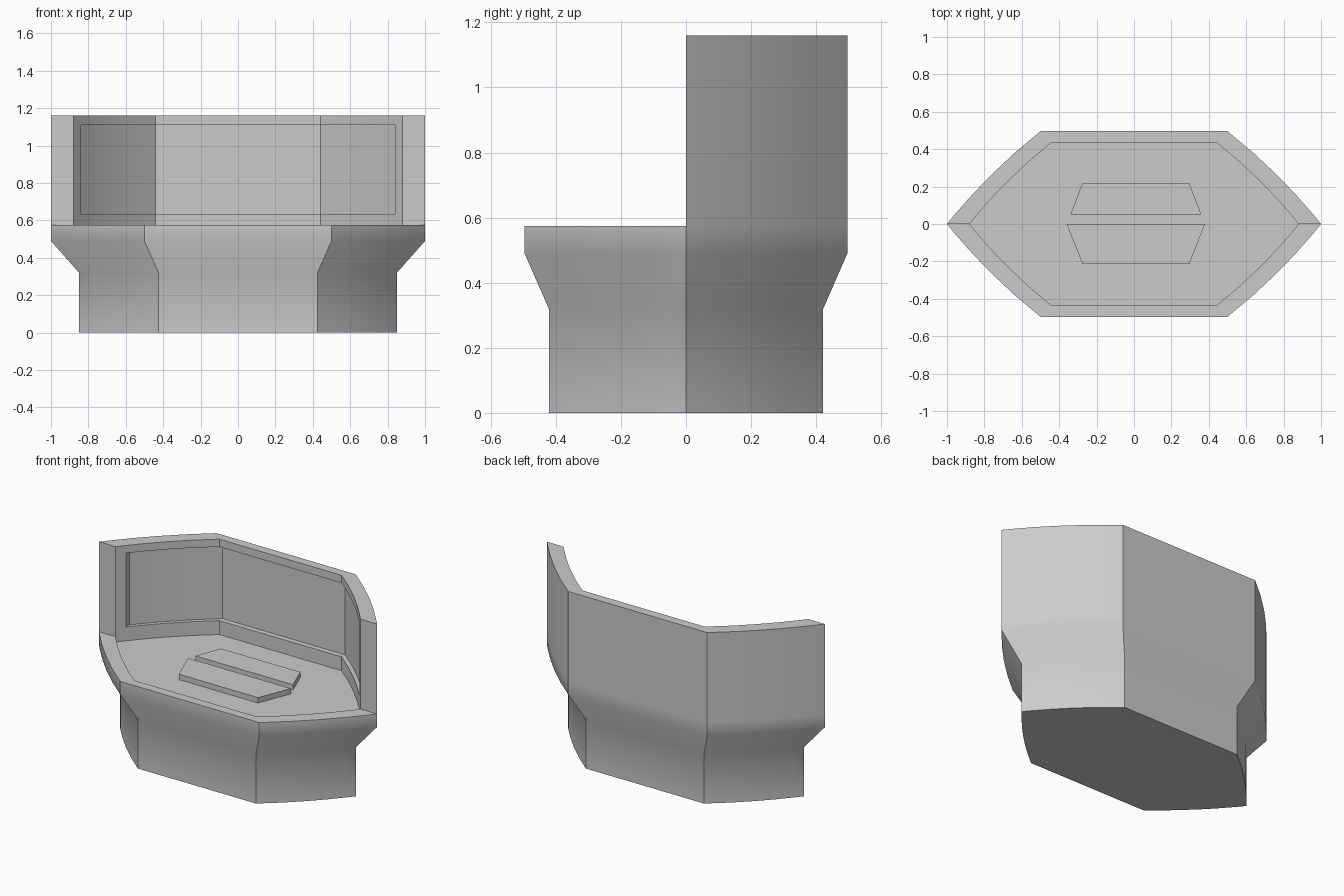
import bpy, bmesh, math
from mathutils import Vector

if "Cube" in bpy.data.objects:
    bpy.data.objects.remove(bpy.data.objects["Cube"])

FLOOR, RIM, TOP = 0.54, 0.575, 1.16
INNER = 0.88


def half(s, z, side=1, dy=0.0):
    """Half outline from +x tip to -x tip; corners joined by slightly bowed sides."""
    right = []
    for t in (0, 0.1, 0.3, 0.5, 0.75, 1):
        bow = 0.0566 * t * (1 - t)
        right.append((1 - 0.5 * t + bow, 0.496 * t + bow))
    pts = right + [(-x, y) for x, y in reversed(right)]
    return [Vector((x * s, side * y * s + dy, z)) for x, y in pts]


def ring(s, z):
    back, front = half(s, z), half(s, z, -1)
    return back + front[-2:0:-1]


def strip(bm, a, b, closed=False):
    n = len(a)
    for i in range(n if closed else n - 1):
        j = (i + 1) % n
        bm.faces.new([bm.verts.new(p) for p in (a[i], a[j], b[j], b[i])])


def finish(bm, name):
    bmesh.ops.remove_doubles(bm, verts=bm.verts[:], dist=0.0005)
    bmesh.ops.recalc_face_normals(bm, faces=bm.faces[:])
    mesh = bpy.data.meshes.new(name)
    bm.to_mesh(mesh)
    bm.free()
    obj = bpy.data.objects.new(name, mesh)
    bpy.context.collection.objects.link(obj)
    return obj


# Flared base
bm = bmesh.new()
levels = [(0.85, 0), (0.85, 0.32), (1, 0.49), (1, RIM)]
for lo, hi in zip(levels, levels[1:]):
    strip(bm, ring(*lo), ring(*hi), True)
bm.faces.new([bm.verts.new(p) for p in ring(0.85, 0)])

# Front rim and sunken floor
strip(bm, half(1, RIM, -1), half(INNER, RIM, -1))
strip(bm, half(INNER, RIM, -1), half(INNER, FLOOR, -1))
bm.faces.new([bm.verts.new(p) for p in ring(INNER, FLOOR)])

# Back wall: outside, top edge, inside margins and end faces
strip(bm, half(1, RIM), half(1, TOP))
strip(bm, half(1, TOP), half(INNER, TOP))
zs = [FLOOR, RIM, 0.63, 1.11, TOP]
for i in (0, 1, 3):
    strip(bm, half(INNER, zs[i]), half(INNER, zs[i + 1]))
low, high = half(INNER, 0.63), half(INNER, 1.11)
strip(bm, low[:2], high[:2])
strip(bm, low[-2:], high[-2:])
for k in (0, -1):
    strip(bm, [half(1, RIM)[k], half(INNER, RIM)[k]],
          [half(1, TOP)[k], half(INNER, TOP)[k]])

# Recessed panel inside the wall
low, high = low[1:-1], high[1:-1]
low_in = half(INNER, 0.63, 1, 0.035)[1:-1]
high_in = half(INNER, 1.11, 1, 0.035)[1:-1]
strip(bm, low, low_in)
strip(bm, low_in, high_in)
strip(bm, high_in, high)
for k in (0, -1):
    strip(bm, [low[k], low_in[k]], [high[k], high_in[k]])
body = finish(bm, "booth_body")
bpy.context.view_layer.objects.active = body
body.select_set(True)
bpy.ops.object.shade_smooth_by_angle(angle=math.radians(35))


# Two raised floor plates
def plate(name, outline):
    bm = bmesh.new()
    lo = [Vector((x, y, FLOOR)) for x, y in outline]
    hi = [Vector((x, y, RIM)) for x, y in outline]
    strip(bm, lo, hi, True)
    for loop in (lo, hi):
        bm.faces.new([bm.verts.new(p) for p in loop])
    finish(bm, name)


plate("front_floor_plate", [(-0.275, -0.215), (0.295, -0.215), (0.38, 0), (-0.36, 0)])
plate("back_floor_plate", [(-0.34, 0.05), (0.36, 0.05), (0.295, 0.22), (-0.275, 0.22)])
